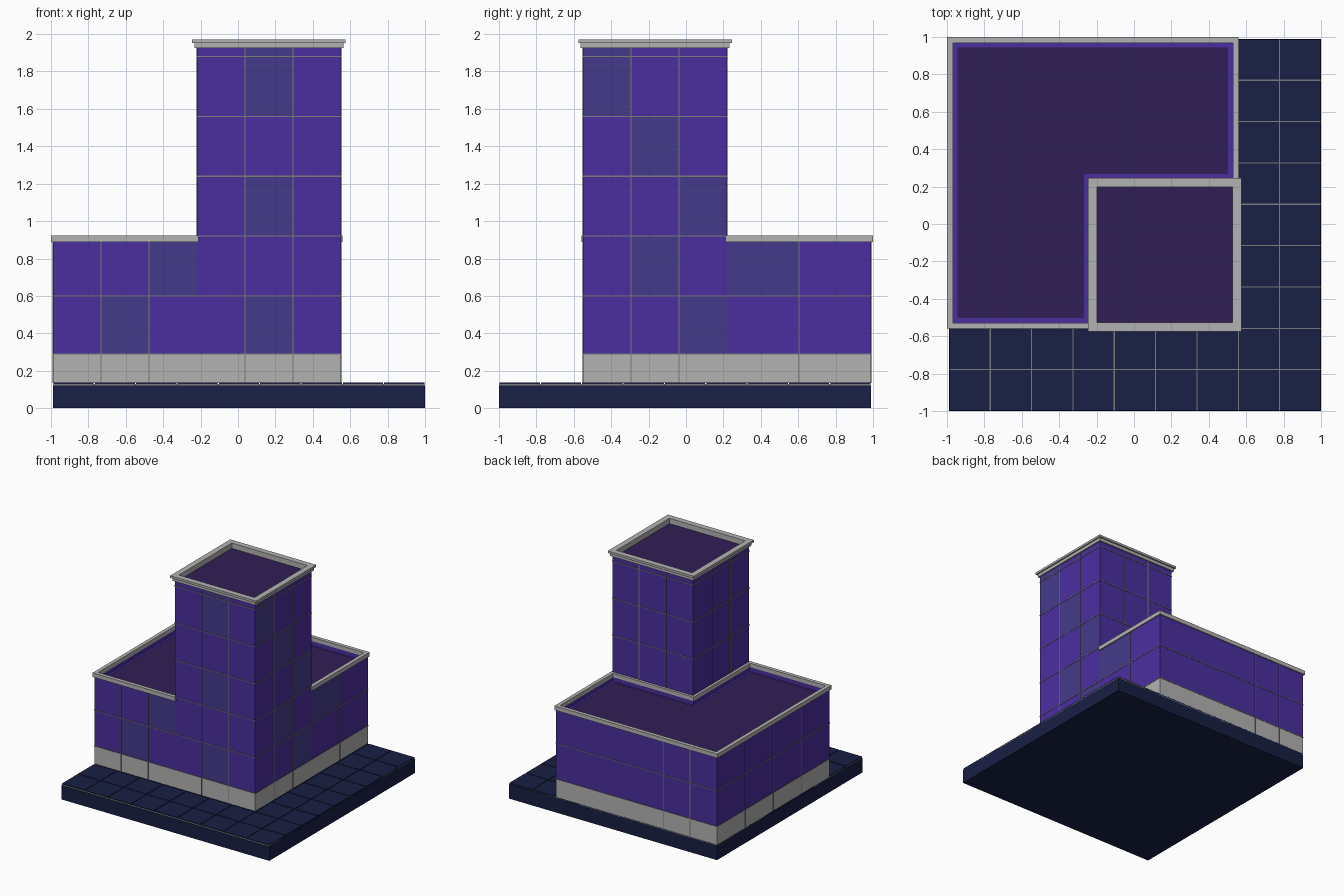
import bpy, bmesh
from mathutils import Vector

if "Cube" in bpy.data.objects:
    bpy.data.objects.remove(bpy.data.objects["Cube"])


def material(name, r, g, b):
    m = bpy.data.materials.new(name)
    m.diffuse_color = (r, g, b, 1)
    m.use_nodes = True
    m.node_tree.nodes["Principled BSDF"].inputs["Base Color"].default_value = m.diffuse_color
    return m


PURPLE = material("purple", 0.07, 0.028, 0.35)
SLATE = material("slate", 0.058, 0.042, 0.26)
GREY = material("light_grey", 0.45, 0.45, 0.45)
SEAM = material("seam_grey", 0.2, 0.2, 0.2)
ROOF = material("roof_plum", 0.03, 0.013, 0.089)
NAVY = material("navy", 0.009, 0.014, 0.058)


def finish(name, bm, *mats):
    me = bpy.data.meshes.new(name)
    bm.to_mesh(me)
    bm.free()
    for m in mats:
        me.materials.append(m)
    ob = bpy.data.objects.new(name, me)
    bpy.context.collection.objects.link(ob)
    return ob


def add_box(bm, lo, hi):
    vs = bmesh.ops.create_cube(bm, size=1)["verts"]
    for v in vs:
        v.co = Vector([a + (b - a) * (c + 0.5) for a, b, c in zip(lo, hi, v.co)])


def offset(poly, d):
    """Grow (d > 0) or shrink a counter-clockwise right-angled outline."""
    out = []
    for i, p in enumerate(poly):
        p = Vector(p)
        a = (p - Vector(poly[i - 1])).normalized()
        b = (Vector(poly[(i + 1) % len(poly)]) - p).normalized()
        out.append(p + d * (Vector((a.y, -a.x)) + Vector((b.y, -b.x))))
    return out


def slab(name, poly, z0, z1, mat):
    bm = bmesh.new()
    f = bm.faces.new([bm.verts.new((p[0], p[1], z0)) for p in poly])
    top = bmesh.ops.extrude_face_region(bm, geom=[f])["geom"]
    for v in top:
        if isinstance(v, bmesh.types.BMVert):
            v.co.z = z1
    bmesh.ops.recalc_face_normals(bm, faces=bm.faces)
    return finish(name, bm, mat)


def ring(name, poly, d_out, d_in, z0, z1, mat):
    bm = bmesh.new()
    outer, inner = offset(poly, d_out), offset(poly, d_in)
    loops = [[bm.verts.new((p.x, p.y, z)) for p in pl]
             for pl, z in ((outer, z0), (outer, z1), (inner, z1), (inner, z0))]
    n = len(poly)
    for k in range(4):
        a, b = loops[k], loops[(k + 1) % 4]
        for i in range(n):
            j = (i + 1) % n
            bm.faces.new((a[i], a[j], b[j], b[i]))
    bmesh.ops.recalc_face_normals(bm, faces=bm.faces)
    return finish(name, bm, mat)


def wall(name, p0, p1, cols, zs, slate=()):
    """Panelled wall from p0 to p1 (outside on the right) with slim raised seams."""
    p0, p1 = Vector(p0), Vector(p1)
    bm, sm = bmesh.new(), bmesh.new()
    pts = [p0.lerp(p1, i / cols) for i in range(cols + 1)]
    for r in range(len(zs) - 1):
        for c in range(cols):
            a, b = pts[c], pts[c + 1]
            f = bm.faces.new([bm.verts.new(v) for v in (
                (a.x, a.y, zs[r]), (b.x, b.y, zs[r]),
                (b.x, b.y, zs[r + 1]), (a.x, a.y, zs[r + 1]))])
            f.material_index = 2 if zs[r] < 0.2 else int((c, r) in slate)
    w = Vector((0.003, 0.003, 0.003))
    for p in pts[1:-1]:
        add_box(sm, Vector((p.x, p.y, zs[0] + 0.003)) - w, Vector((p.x, p.y, zs[-1] - 0.003)) + w)
    lo = Vector((min(p0.x, p1.x), min(p0.y, p1.y), 0))
    hi = Vector((max(p0.x, p1.x), max(p0.y, p1.y), 0))
    for z in zs[1:-1]:
        add_box(sm, lo + Vector((0, 0, z)) - w, hi + Vector((0, 0, z)) + w)
    finish(name, bm, PURPLE, SLATE, GREY)
    finish(name + "_seams", sm, SEAM)


# Plinth: solid slab, grout layer and 9 x 9 paving tiles
bm = bmesh.new()
add_box(bm, (-0.99, -1, 0), (1, 0.99, 0.122))
finish("plinth", bm, NAVY)
bm = bmesh.new()
add_box(bm, (-0.987, -0.997, 0.12), (0.997, 0.987, 0.13))
finish("paving_grout", bm, SEAM)
bm = bmesh.new()
step = 1.99 / 9
for i in range(9):
    for j in range(9):
        x, y = -0.99 + i * step, -1 + j * step
        add_box(bm, (x + 0.003, y + 0.003, 0.122), (x + step - 0.003, y + step - 0.003, 0.137))
finish("paving_tiles", bm, NAVY)

# Outlines of the L-shaped wing and the corner tower
A, B, C, D = -0.99, -0.22, 0.55, 0.99
low = [(A, -C), (B, -C), (B, 0.22), (C, 0.22), (C, D), (A, D)]
tower = [(B, -C), (C, -C), (C, 0.22), (B, 0.22)]

# Low wing walls
zl = [0.135, 0.29, 0.6, 0.89]
wall("wing_front_wall", (A, -C), (B, -C), 3, zl, {(1, 1), (2, 2)})
wall("wing_right_wall", (C, 0.22), (C, D), 2, zl, {(0, 2)})
wall("wing_back_wall_a", (C, D), (B, D), 1, zl)
wall("wing_back_wall_b", (B, D), (A, D), 3, zl)
wall("wing_left_wall", (A, D), (A, -C), 4, zl)

# Wing roof: parapet, capping and roof panel
ring("wing_parapet", low, -0.001, -0.022, 0.84, 0.89, PURPLE)
ring("wing_capping", low, 0.01, -0.022, 0.888, 0.924, GREY)
slab("wing_roof_base", offset(low, -0.01), 0.83, 0.855, PURPLE)
slab("wing_roof_panel", offset(low, -0.047), 0.85, 0.862, ROOF)

# Tower walls
zt = [0.135, 0.29, 0.6, 0.92, 1.24, 1.56, 1.88, 1.93]
zu = [0.85, 0.92, 1.24, 1.56, 1.88, 1.93]
wall("tower_front_wall", tower[0], tower[1], 3, zt, {(1, 1), (1, 3), (1, 5), (1, 6)})
wall("tower_right_wall", tower[1], tower[2], 3, zt,
     {(0, 5), (0, 6), (1, 4), (2, 3), (2, 1), (1, 2)})
wall("tower_back_wall", tower[2], tower[3], 3, zu)
wall("tower_left_wall", tower[3], tower[0], 3, zu)

# Tower roof and stepped cornice
slab("tower_roof", offset(tower, -0.005), 1.9, 1.925, ROOF)
ring("tower_cornice_lower", tower, 0.013, -0.023, 1.926, 1.953, GREY)
ring("tower_cornice_upper", tower, 0.026, -0.023, 1.953, 1.972, GREY)
